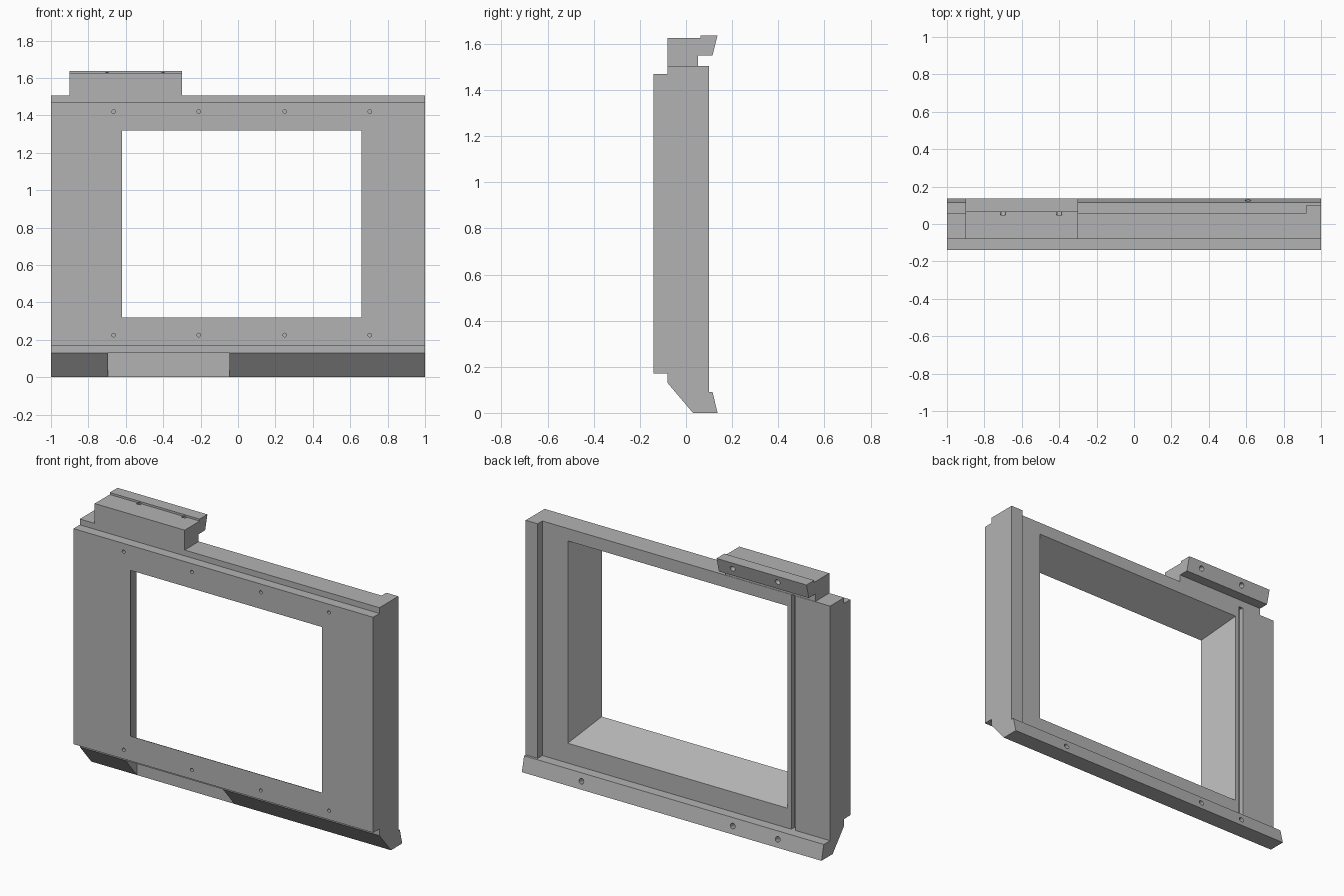
import bpy
import bmesh
import math
from mathutils import Vector

old = bpy.data.objects.get("Cube")
if old:
    bpy.data.objects.remove(old, do_unlink=True)

grey = bpy.data.materials.new("plain grey")
grey.use_nodes = True
colour = (0.45, 0.45, 0.45, 1)
grey.diffuse_color = colour
grey.node_tree.nodes["Principled BSDF"].inputs["Base Color"].default_value = colour


def finish(name, bm):
    bmesh.ops.recalc_face_normals(bm, faces=bm.faces)
    mesh = bpy.data.meshes.new(name)
    bm.to_mesh(mesh)
    bm.free()
    mesh.materials.append(grey)
    obj = bpy.data.objects.new(name, mesh)
    bpy.context.collection.objects.link(obj)
    return obj


def loft(name, start, end):
    """Solid between two matching outlines."""
    bm = bmesh.new()
    a = [bm.verts.new(p) for p in start]
    b = [bm.verts.new(p) for p in end]
    bm.faces.new(a)
    bm.faces.new(b)
    for i in range(len(a)):
        j = (i + 1) % len(a)
        bm.faces.new((a[i], a[j], b[j], b[i]))
    return finish(name, bm)


def extrude_x(name, profile, x0, x1):
    return loft(name, [(x0, y, z) for y, z in profile], [(x1, y, z) for y, z in profile])


def box(name, x0, x1, y0, y1, z0, z1):
    return extrude_x(name, [(y0, z0), (y1, z0), (y1, z1), (y0, z1)], x0, x1)


def rect(x0, x1, z0, z1, y):
    return [(x0, y, z0), (x1, y, z0), (x1, y, z1), (x0, y, z1)]


def rod(centre, axis, radius, length):
    """Round cutter for a screw hole."""
    bm = bmesh.new()
    bmesh.ops.create_cone(bm, cap_ends=True, segments=16, radius1=radius,
                          radius2=radius, depth=length)
    turn = Vector((0, 0, 1)).rotation_difference(Vector(axis)).to_matrix()
    bmesh.ops.rotate(bm, verts=bm.verts, matrix=turn)
    bmesh.ops.translate(bm, verts=bm.verts, vec=centre)
    return finish("hole_cutter", bm)


def cut(target, cutter):
    cutter.hide_render = True
    mod = target.modifiers.new("cut", 'BOOLEAN')
    mod.operation = 'DIFFERENCE'
    mod.solver = 'EXACT'
    mod.object = cutter
    bpy.context.view_layer.objects.active = target
    bpy.ops.object.modifier_apply(modifier=mod.name)
    bpy.data.objects.remove(cutter, do_unlink=True)


# Frame with stepped front plate, chamfered foot and rear lip
frame = extrude_x("window_frame", [
    (-.14, .17), (-.14, 1.47), (-.08, 1.47), (-.08, 1.505), (.055, 1.505), (.055, .09),
    (.115, .09), (.137, 0), (.03, 0), (-.08, .13), (-.08, .17)], -1, 1)

# Opening that widens towards the back
front = Vector((0, -.14, 0))
outer = rect(-.62, .66, .32, 1.32, -.14)
inner = rect(-.715, .75, .21, 1.43, .055)
grow = [Vector(b) - Vector(a) for a, b in zip(outer, inner)]
cut(frame, loft("opening_cutter",
                [Vector(a) - d * .1 for a, d in zip(outer, grow)],
                [Vector(b) + d * .1 for b, d in zip(inner, grow)]))

# Foot recess and vertical rear groove
cut(frame, box("recess_cutter", -.695, -.045, -.1, .03, -.05, .13))
cut(frame, box("groove_cutter", -.77, -.742, .025, .08, .09, 1.6))

# Front screw holes
for x in (-.665, -.21, .25, .705):
    for z in (.225, 1.42):
        cut(frame, rod((x, -.14, z), (0, 1, 0), .01, .1))

# Rear corner post
box("corner_post", .92, 1, .055, .10, .09, 1.505)

# Top mounting block with hooked lip
block = extrude_x("top_block", [
    (-.08, 1.505), (-.08, 1.625), (.063, 1.625), (.063, 1.637), (.137, 1.637),
    (.115, 1.55), (.053, 1.55), (.053, 1.505)], -.9, -.3)

# Angled screw holes through the lips
for x in (-.7, -.4):
    cut(block, rod((x, .105, 1.603), (0, -.087, .022), .016, .12))
for x in (-.7, -.4, .61):
    cut(frame, rod((x, .127, .045), (0, .09, .022), .016, .1))

for obj in (frame, block):
    bpy.ops.object.select_all(action='DESELECT')
    obj.select_set(True)
    bpy.context.view_layer.objects.active = obj
    bpy.ops.object.shade_smooth_by_angle(angle=math.radians(30))
